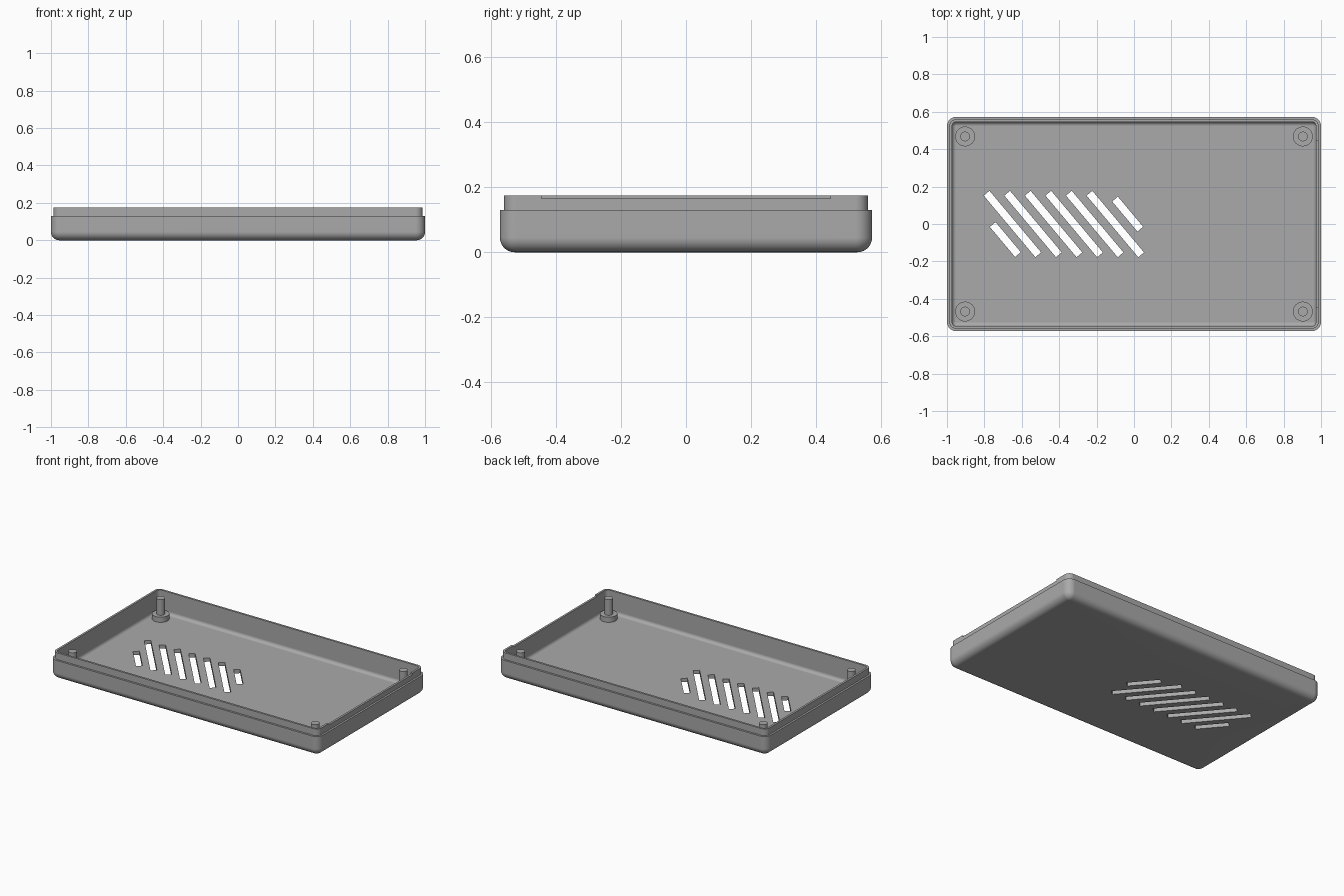
import bpy, bmesh, math
from mathutils import Matrix, Vector

if "Cube" in bpy.data.objects:
    bpy.data.objects.remove(bpy.data.objects["Cube"], do_unlink=True)

HALF_X, HALF_Y, HEIGHT = 1.0, 0.573, 0.175
STEP_Z, STEP_IN = 0.13, 0.013
WALL, FLOOR = 0.027, 0.025
FILLET, CORNER = 0.045, 0.05
SEG = 8

grey = bpy.data.materials.new("plain grey")
grey.use_nodes = True
grey.diffuse_color = (0.4, 0.4, 0.4, 1)
grey.node_tree.nodes["Principled BSDF"].inputs["Base Color"].default_value = (0.4, 0.4, 0.4, 1)


def make_object(name, bm):
    bmesh.ops.recalc_face_normals(bm, faces=bm.faces)
    mesh = bpy.data.meshes.new(name)
    bm.to_mesh(mesh)
    bm.free()
    mesh.materials.append(grey)
    obj = bpy.data.objects.new(name, mesh)
    bpy.context.collection.objects.link(obj)
    return obj


def select_only(obj):
    bpy.ops.object.select_all(action='DESELECT')
    obj.select_set(True)
    bpy.context.view_layer.objects.active = obj


def rounded_ring(bm, inset, z):
    """Loop of vertices round a rounded rectangle, inset from the outside."""
    r = max(CORNER - inset, 0.004)
    cx, cy = HALF_X - inset - r, HALF_Y - inset - r
    ring = []
    for k, (sx, sy) in enumerate([(1, 1), (-1, 1), (-1, -1), (1, -1)]):
        for i in range(SEG + 1):
            a = math.pi / 2 * (k + i / SEG)
            ring.append(bm.verts.new((sx * cx + r * math.cos(a), sy * cy + r * math.sin(a), z)))
    return ring


def fillet(radius, inset, z):
    """Quarter round from the flat bottom out to the upright wall."""
    angles = [math.pi / 2 * i / SEG for i in range(SEG + 1)]
    return [(inset + radius * (1 - math.sin(a)), z + radius * (1 - math.cos(a))) for a in angles]


# Tray shell: outer fillet, stepped lip, inner wall and inner fillet
profile = fillet(FILLET, 0, 0)
profile += [(0, STEP_Z), (STEP_IN, STEP_Z), (STEP_IN, HEIGHT), (WALL, HEIGHT)]
profile += reversed(fillet(0.022, WALL, FLOOR))
bm = bmesh.new()
rings = [rounded_ring(bm, inset, z) for inset, z in profile]
for low, high in zip(rings, rings[1:]):
    for i in range(len(low)):
        j = (i + 1) % len(low)
        bm.faces.new((low[i], low[j], high[j], high[i]))
bm.faces.new(rings[0])
bm.faces.new(rings[-1])
tray = make_object("tray_shell", bm)

# Cutter: slanted vent slots and the shallow notch in one end of the lip
cuts = [(-0.65 + 0.11 * i, 0, 0.43) for i in range(6)]
cuts += [(-0.688, -0.083, 0.21), (-0.034, 0.053, 0.21)]
bm = bmesh.new()
for x, y, length in cuts:
    place = Matrix.Translation((x, y, 0)) @ Matrix.Rotation(math.radians(-50), 4, 'Z')
    bmesh.ops.create_cube(bm, size=1, matrix=place @ Matrix.Diagonal((length, 0.04, 0.1, 1)))
bmesh.ops.create_cube(bm, size=1, matrix=Matrix.Translation((1, 0, 0.19)) @ Matrix.Diagonal((0.2, 0.89, 0.05, 1)))
cutter = make_object("slot_cutter", bm)
cutter.hide_render = True

select_only(tray)
boolean = tray.modifiers.new("slots", 'BOOLEAN')
boolean.operation = 'DIFFERENCE'
boolean.solver = 'EXACT'
boolean.object = cutter
bpy.ops.object.modifier_apply(modifier=boolean.name)
bpy.data.objects.remove(cutter, do_unlink=True)
bpy.ops.object.shade_smooth_by_angle(angle=math.radians(30))
weighted = tray.modifiers.new("weighted normals", 'WEIGHTED_NORMAL')
weighted.keep_sharp = True


# Corner posts: a wide boss with a thin pin on top
def cylinder(bm, radius, bottom, top):
    bmesh.ops.create_cone(bm, cap_ends=True, segments=32, radius1=radius, radius2=radius,
                          depth=top - bottom, matrix=Matrix.Translation((0, 0, (bottom + top) / 2)))


for side, sx in (("left", 1), ("right", -1)):
    for end, sy in (("front", -1), ("back", 1)):
        bm = bmesh.new()
        cylinder(bm, 0.053, FLOOR - 0.005, 0.06)
        cylinder(bm, 0.026, 0.055, 0.165)
        post = make_object(f"{end}_{side}_post", bm)
        post.location = Vector((sx * 0.903, sy * 0.468, 0))
        select_only(post)
        bpy.ops.object.shade_smooth_by_angle(angle=math.radians(30))
